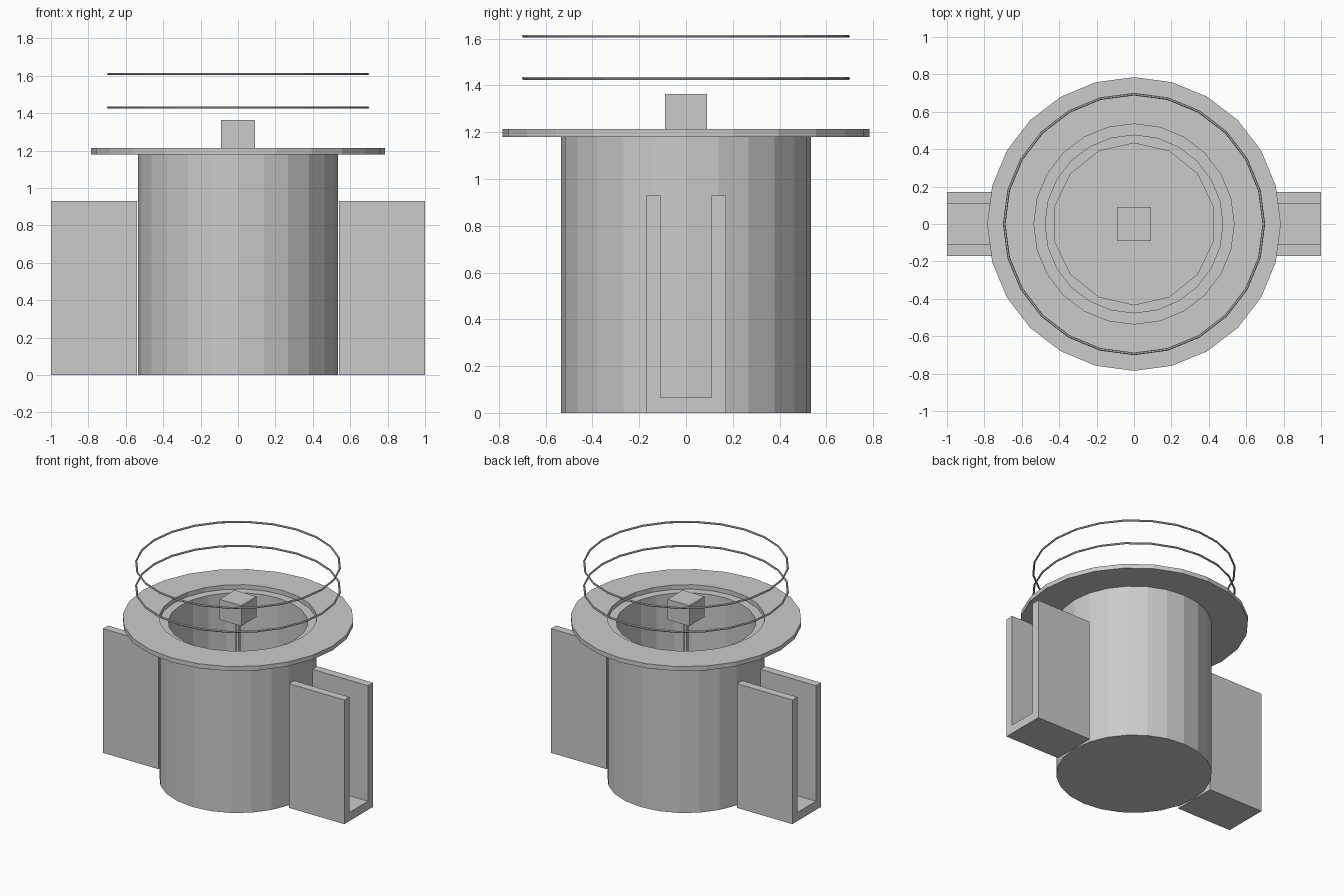
import bpy, bmesh
from math import cos, sin, tau

if "Cube" in bpy.data.objects:
    bpy.data.objects.remove(bpy.data.objects["Cube"])


def make_object(name, bm):
    bmesh.ops.recalc_face_normals(bm, faces=bm.faces)
    mesh = bpy.data.meshes.new(name)
    bm.to_mesh(mesh)
    bm.free()
    obj = bpy.data.objects.new(name, mesh)
    bpy.context.collection.objects.link(obj)
    return obj


def lathe(name, profile, sides, closed):
    """Spin (radius, z) points around z, with a vertex on each +y/-y axis.
    A closed profile makes a ring; an open one is capped at both ends."""
    bm = bmesh.new()
    rows = [[bm.verts.new((r * sin(tau * i / sides), r * cos(tau * i / sides), z))
             for i in range(sides)] for r, z in profile]
    pairs = list(zip(rows, rows[1:]))
    if closed:
        pairs.append((rows[-1], rows[0]))
    else:
        bm.faces.new(rows[0])
        bm.faces.new(rows[-1])
    for a, b in pairs:
        for i in range(sides):
            j = (i + 1) % sides
            bm.faces.new((a[i], a[j], b[j], b[i]))
    return make_object(name, bm)


def box(name, x0, x1, y0, y1, z0, z1):
    bm = bmesh.new()
    bmesh.ops.create_cube(bm, size=1)
    for v in bm.verts:
        v.co = ((x0 + x1) / 2 + v.co.x * (x1 - x0),
                (y0 + y1) / 2 + v.co.y * (y1 - y0),
                (z0 + z1) / 2 + v.co.z * (z1 - z0))
    return make_object(name, bm)


# Hollow drum with a floor
lathe("drum", [(0.535, 0), (0.535, 1.18), (0.475, 1.18), (0.475, 0.06)], 24, False)

# Wide flat flange around the mouth
lathe("flange", [(0.535, 1.18), (0.785, 1.18), (0.785, 1.213), (0.535, 1.213)], 24, True)

# Disc on the drum floor, thin stem and block on top
lathe("floor_disc", [(0.435, 0.06), (0.435, 0.09)], 14, False)
lathe("stem", [(0.018, 0.09), (0.018, 1.22)], 8, False)
box("stem_block", -0.09, 0.09, -0.09, 0.09, 1.21, 1.363)

# Two thin hoops floating above
for name, z in (("lower_hoop", 1.43), ("upper_hoop", 1.61)):
    section = [(0.694 + 0.007 * cos(tau * k / 6), z + 0.007 * sin(tau * k / 6))
               for k in range(6)]
    lathe(name, section, 24, True)

# Open channel on each side: base plate and two upright walls
for side, sx in (("left", -1), ("right", 1)):
    x0, x1 = sorted((sx * 0.54, sx * 1.0))
    box(side + "_channel_base", x0, x1, -0.17, 0.17, 0, 0.065)
    box(side + "_channel_front_wall", x0, x1, -0.17, -0.11, 0.065, 0.93)
    box(side + "_channel_back_wall", x0, x1, 0.11, 0.17, 0.065, 0.93)
